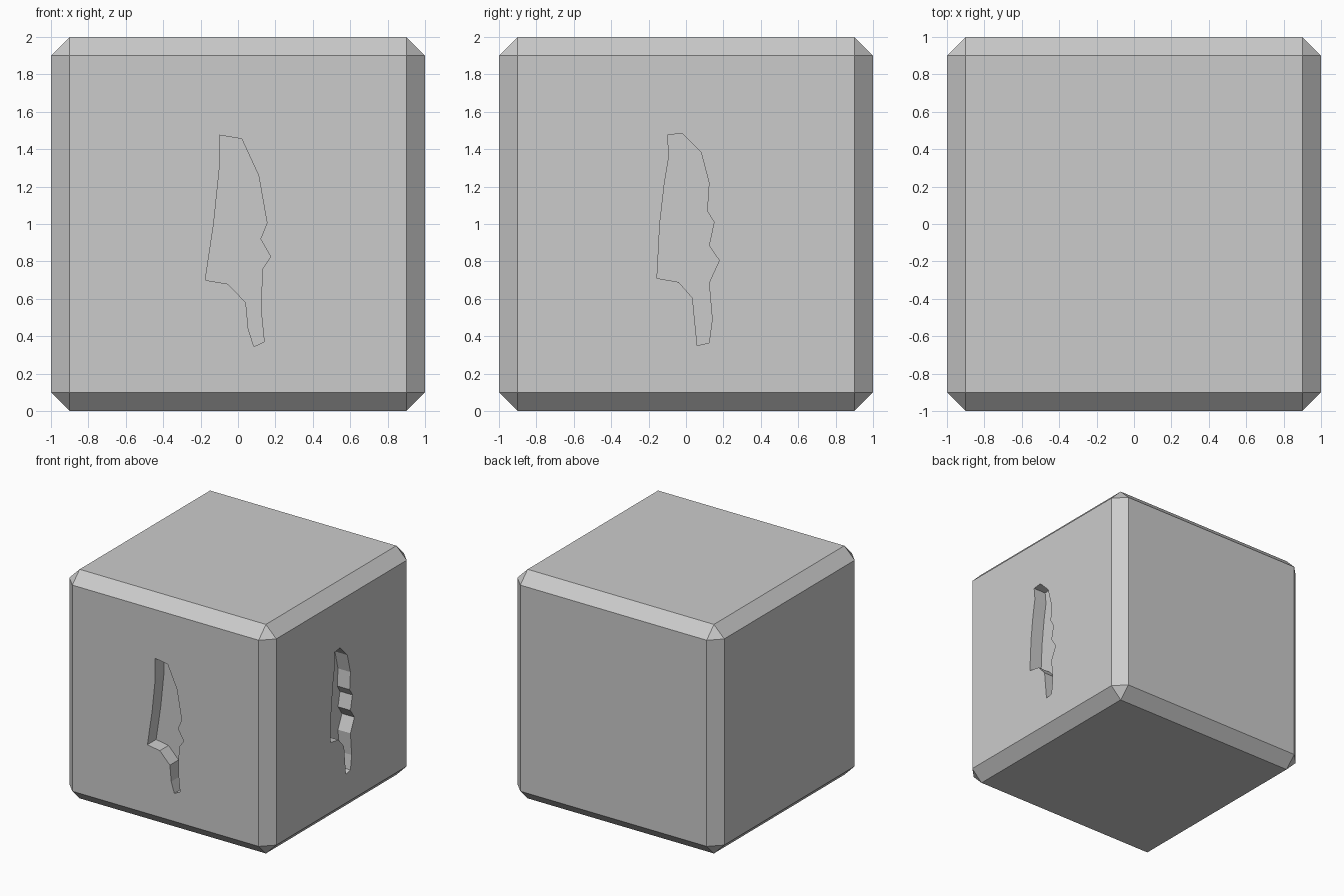
import bpy, bmesh

if "Cube" in bpy.data.objects:
    bpy.data.objects.remove(bpy.data.objects["Cube"])

DEPTH = 0.12

# Crack outlines as (sideways, height) pairs
front_crack = [(-.10, 1.475), (.02, 1.455), (.11, 1.26), (.155, 1.005), (.12, .92),
               (.175, .825), (.13, .76), (.123, .54), (.14, .37), (.085, .345),
               (.055, .44), (.042, .58), (-.055, .68), (-.175, .70), (-.13, 1.0),
               (-.10, 1.29)]
right_crack = [(-.10, 1.475), (-.02, 1.485), (.08, 1.385), (.123, 1.22), (.113, 1.07),
               (.15, 1.01), (.123, .885), (.178, .805), (.123, .685), (.14, .49),
               (.123, .365), (.06, .35), (.035, .605), (-.04, .69), (-.155, .71),
               (-.14, 1.0), (-.115, 1.22), (-.09, 1.37)]


def make_object(name, bm):
    bmesh.ops.recalc_face_normals(bm, faces=bm.faces)
    mesh = bpy.data.meshes.new(name)
    bm.to_mesh(mesh)
    bm.free()
    obj = bpy.data.objects.new(name, mesh)
    bpy.context.collection.objects.link(obj)
    return obj


def make_cutter(name, outline, place):
    """Prism from an outline; place maps (side, height, distance) to a point."""
    bm = bmesh.new()
    inner = [bm.verts.new(place(s, h, 1 - DEPTH)) for s, h in outline]
    outer = [bm.verts.new(place(s, h, 1.2)) for s, h in outline]
    bm.faces.new(inner)
    bm.faces.new(outer)
    for i in range(len(outline)):
        j = (i + 1) % len(outline)
        bm.faces.new((inner[i], inner[j], outer[j], outer[i]))
    obj = make_object(name, bm)
    obj.hide_render = True
    return obj


# Chamfered stone block
bm = bmesh.new()
bmesh.ops.create_cube(bm, size=2)
bmesh.ops.translate(bm, verts=bm.verts, vec=(0, 0, 1))
bmesh.ops.bevel(bm, geom=bm.edges[:], offset=0.1, offset_type='OFFSET',
                segments=1, affect='EDGES')
block = make_object("stone_block", bm)

# Recessed cracks in the front and right faces
cutters = [make_cutter("front_crack_cutter", front_crack, lambda s, h, d: (s, -d, h)),
           make_cutter("right_crack_cutter", right_crack, lambda s, h, d: (d, s, h))]
bpy.context.view_layer.objects.active = block
for cutter in cutters:
    mod = block.modifiers.new(cutter.name, 'BOOLEAN')
    mod.operation = 'DIFFERENCE'
    mod.solver = 'EXACT'
    mod.object = cutter
    bpy.ops.object.modifier_apply(modifier=mod.name)
    bpy.data.objects.remove(cutter)
